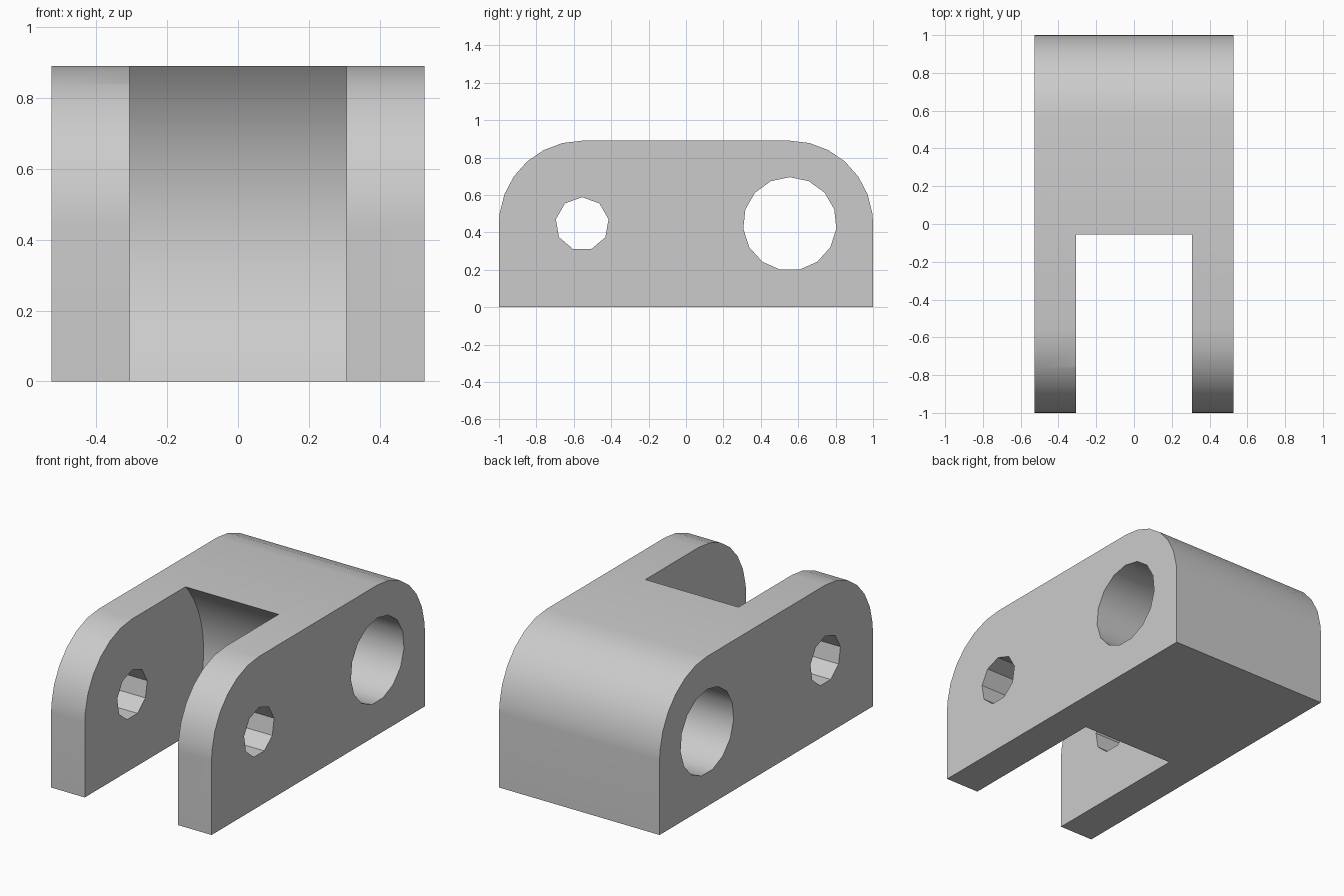
import bpy
import bmesh
from math import sin, cos, pi, radians

HALF_WIDTH, SLOT_HALF = 0.527, 0.306
ROUND = 0.445            # end radius and height of the bore axes
AXIS_Y = 0.555           # bore distance from the middle

if "Cube" in bpy.data.objects:
    bpy.data.objects.remove(bpy.data.objects["Cube"], do_unlink=True)

grey = bpy.data.materials.new("plain grey")
grey.use_nodes = True
colour = (0.6, 0.6, 0.6, 1)
grey.diffuse_color = colour
grey.node_tree.nodes["Principled BSDF"].inputs["Base Color"].default_value = colour


def prism(name, outline, half):
    """Extrude a y-z outline symmetrically along x."""
    bm = bmesh.new()
    face = bm.faces.new([bm.verts.new((-half, y, z)) for y, z in outline])
    moved = bmesh.ops.extrude_face_region(bm, geom=[face])["geom"]
    verts = [v for v in moved if isinstance(v, bmesh.types.BMVert)]
    bmesh.ops.translate(bm, verts=verts, vec=(2 * half, 0, 0))
    bmesh.ops.recalc_face_normals(bm, faces=bm.faces)
    mesh = bpy.data.meshes.new(name)
    bm.to_mesh(mesh)
    bm.free()
    mesh.materials.append(grey)
    obj = bpy.data.objects.new(name, mesh)
    bpy.context.collection.objects.link(obj)
    return obj


def circle(y, radius, sides):
    """Regular polygon with a vertex at the top."""
    return [(y + radius * sin(2 * pi * i / sides),
             ROUND + radius * cos(2 * pi * i / sides)) for i in range(sides)]


# Block profile: flat base and two rounded upper ends
step = 360 / 26
angles = [0] + [90 - step * k for k in range(6, -1, -1)]
end = [(AXIS_Y + ROUND * cos(radians(a)), ROUND + ROUND * sin(radians(a)))
       for a in angles]
profile = [(1, 0)] + end + [(-y, z) for y, z in reversed(end)] + [(-1, 0)]
block = prism("clevis_block", profile, HALF_WIDTH)

# Cutters: pin hole, large bore, and round-backed slot between the cheeks
cutters = [
    prism("pin_hole_cutter", circle(-AXIS_Y, 0.143, 9), 1),
    prism("bore_cutter", circle(AXIS_Y, 0.25, 15), 1),
    prism("slot_cutter", circle(-AXIS_Y, 0.67, 48), SLOT_HALF),
]
bpy.ops.object.select_all(action="DESELECT")
block.select_set(True)
bpy.context.view_layer.objects.active = block
for cutter in cutters:
    cutter.hide_render = True
    cut = block.modifiers.new(cutter.name, "BOOLEAN")
    cut.operation = "DIFFERENCE"
    cut.solver = "EXACT"
    cut.object = cutter
    bpy.ops.object.modifier_apply(modifier=cut.name)
    bpy.data.objects.remove(cutter, do_unlink=True)

# Smooth the rounded ends, bore and slot; the pin hole stays faceted
bpy.ops.object.shade_smooth_by_angle(angle=radians(30))
